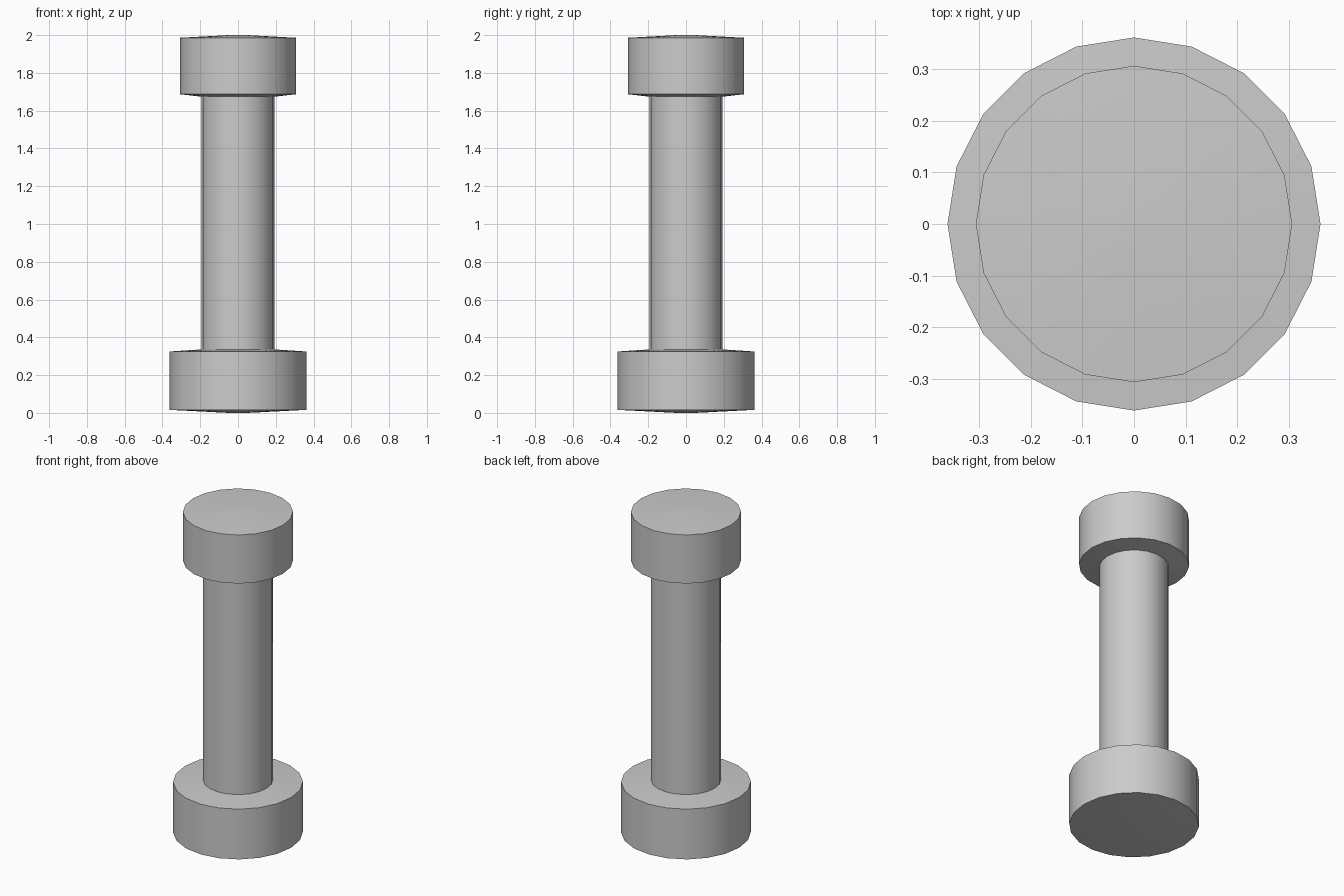
import bpy, bmesh, math

if "Cube" in bpy.data.objects:
    bpy.data.objects.remove(bpy.data.objects["Cube"])

SIDES = 20

# Half profile (radius, height) from the bottom centre to the top centre
profile = [
    (0.05, 0.0), (0.362, 0.016), (0.362, 0.325),    # base disc
    (0.194, 0.336), (0.194, 1.674),                 # shaft
    (0.307, 1.687), (0.307, 1.986), (0.05, 2.0),    # head disc
]

bm = bmesh.new()
rings = []
for r, z in profile:
    rings.append([bm.verts.new((r * math.cos(2 * math.pi * i / SIDES),
                                r * math.sin(2 * math.pi * i / SIDES), z))
                  for i in range(SIDES)])

# Side walls between neighbouring rings
for low, high in zip(rings, rings[1:]):
    for i in range(SIDES):
        j = (i + 1) % SIDES
        bm.faces.new((low[i], low[j], high[j], high[i]))

# Small flat centres of the end caps
bm.faces.new(rings[0][::-1])
bm.faces.new(rings[-1])

mesh = bpy.data.meshes.new("turned_post")
bm.to_mesh(mesh)
bm.free()
post = bpy.data.objects.new("turned_post", mesh)
bpy.context.collection.objects.link(post)

# Smooth walls, crisp rims
bpy.context.view_layer.objects.active = post
post.select_set(True)
bpy.ops.object.shade_smooth_by_angle(angle=math.radians(30))
